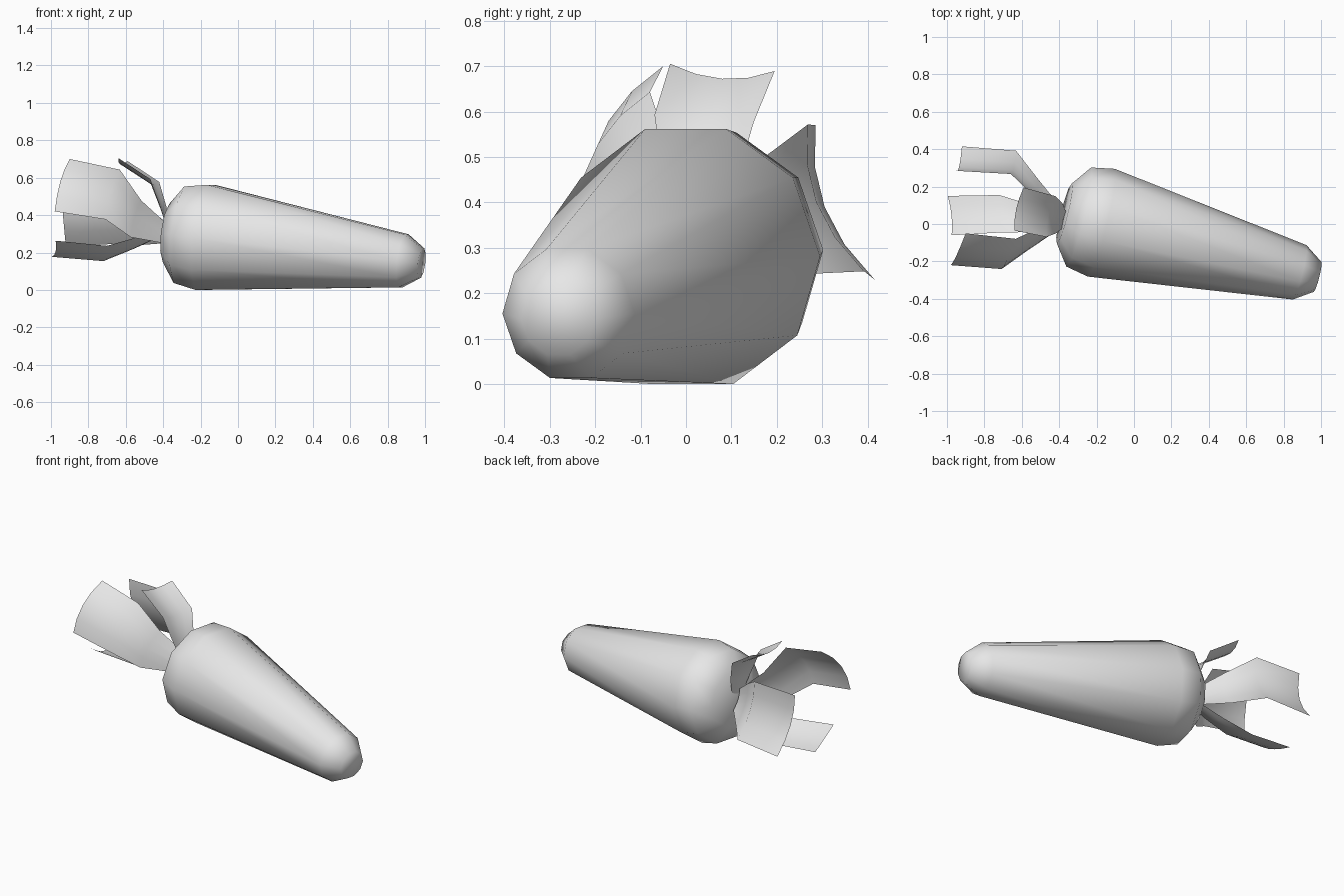
import bpy, bmesh, math
from mathutils import Vector

if "Cube" in bpy.data.objects:
    bpy.data.objects.remove(bpy.data.objects["Cube"], do_unlink=True)

GREY = (0.8, 0.8, 0.8, 1.0)
material = bpy.data.materials.new("plain_grey")
material.use_nodes = True
material.diffuse_color = GREY
material.node_tree.nodes["Principled BSDF"].inputs["Base Color"].default_value = GREY


def loft(name, rows, closed=False):
    """Skin rows of points; closed rows also get end caps."""
    bm = bmesh.new()
    verts = [[bm.verts.new(p) for p in row] for row in rows]
    count = len(rows[0])
    for lower, upper in zip(verts, verts[1:]):
        for i in range(count if closed else count - 1):
            j = (i + 1) % count
            bm.faces.new((lower[i], lower[j], upper[j], upper[i]))
    if closed:
        bm.faces.new(verts[0][::-1])
        bm.faces.new(verts[-1])
        bmesh.ops.recalc_face_normals(bm, faces=bm.faces)
    mesh = bpy.data.meshes.new(name)
    bm.to_mesh(mesh)
    bm.free()
    mesh.materials.append(material)
    obj = bpy.data.objects.new(name, mesh)
    bpy.context.collection.objects.link(obj)
    bpy.ops.object.select_all(action="DESELECT")
    obj.select_set(True)
    bpy.context.view_layer.objects.active = obj
    bpy.ops.object.shade_smooth_by_angle(angle=math.radians(65))
    return obj


# Tapered ten-sided root, lying along a slanting axis
SIDES = 10
start = Vector((-0.175, 0.007, 0.281))
axis = Vector((0.963, -0.241, -0.114)).normalized()
side = Vector((0.243, 0.97, 0)).normalized()
up = axis.cross(side).normalized()


def ring(distance, radius):
    centre = start + axis * distance
    turns = [math.tau * i / SIDES for i in range(SIDES)]
    return [centre + radius * (side * math.cos(a) + up * math.sin(a)) for a in turns]


profile = [(-0.205, 0.165), (-0.125, 0.273), (0, 0.297), (1.1, 0.15), (1.2, 0.083)]
loft("root", [ring(d, r) for d, r in profile], closed=True)


# Cupped leaves: a centre path, a half-width vector and a cup depth
def leaf(name, path, across, cup):
    path = [Vector(p) for p in path]
    across = Vector(across)
    bend = Vector(cup)
    rows = []
    for centre, width in zip(path, (0.35, 0.7, 0.95, 1.0)):
        rows.append([centre + across * width * t + bend * width * (1 - t * t)
                     for t in (-1, -0.5, 0, 0.5, 1)])
    loft(name, rows)


leaf("front_leaf",
     [(-0.39, 0, 0.3), (-0.545, -0.085, 0.38), (-0.67, -0.16, 0.51), (-0.94, -0.135, 0.56)],
     (0.04, 0.085, 0.14), (-0.01, -0.035, 0.02))
leaf("upper_leaf",
     [(-0.37, 0.02, 0.33), (-0.4, 0.03, 0.45), (-0.445, 0.04, 0.585), (-0.615, 0.08, 0.697)],
     (0.025, 0.115, -0.008), (-0.015, 0, -0.025))
leaf("back_leaf",
     [(-0.39, 0.06, 0.31), (-0.52, 0.19, 0.36), (-0.645, 0.33, 0.41), (-0.935, 0.35, 0.4)],
     (-0.015, -0.065, 0.17), (0, -0.045, -0.01))
leaf("lower_leaf",
     [(-0.39, 0.02, 0.31), (-0.55, 0.03, 0.25), (-0.71, 0.055, 0.195), (-0.985, 0.045, 0.22)],
     (0.01, -0.105, 0.043), (0.01, -0.005, -0.015))
